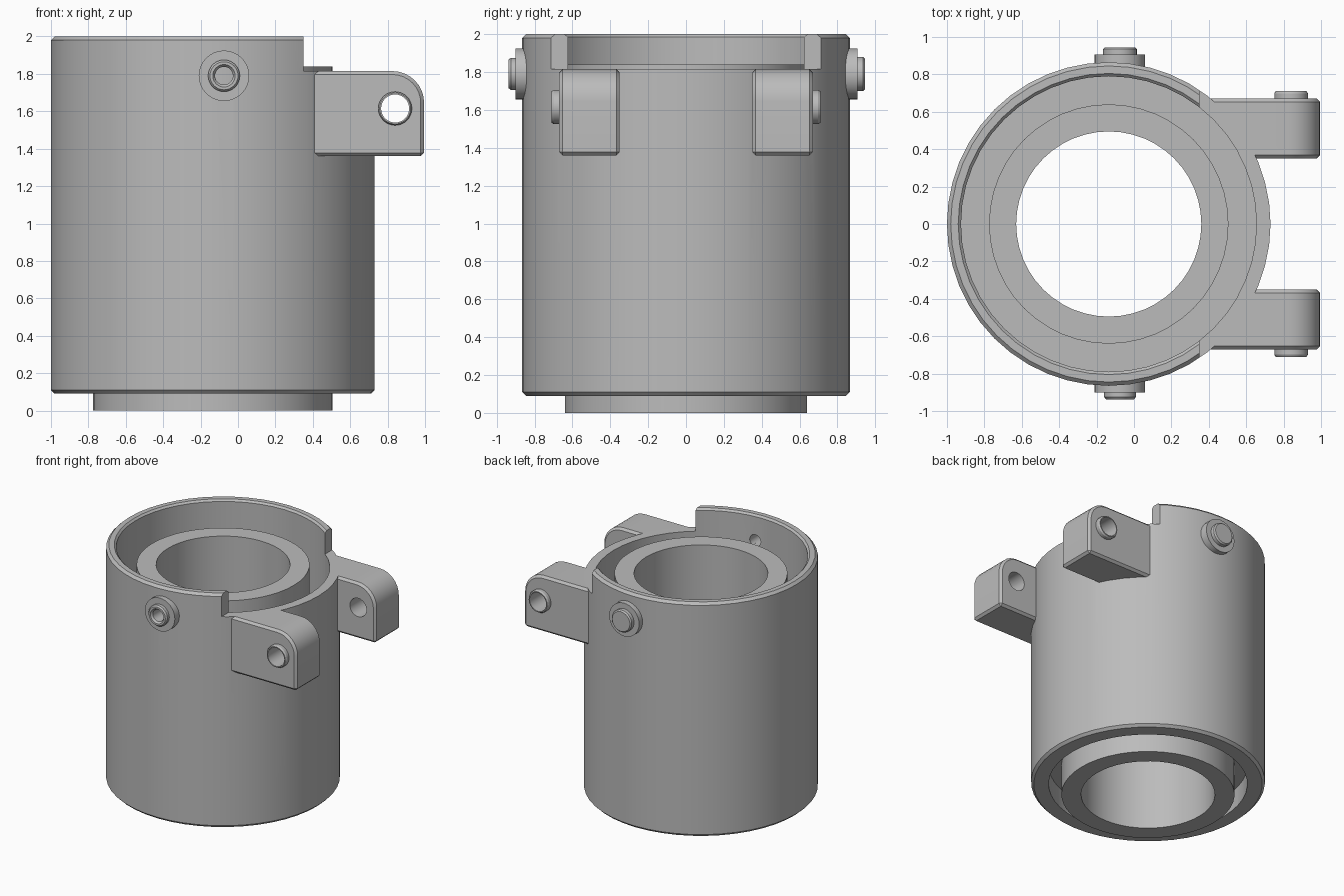
import bpy, bmesh
from math import sin, cos, pi, radians
from mathutils import Matrix, Vector

if "Cube" in bpy.data.objects:
    bpy.data.objects.remove(bpy.data.objects["Cube"], do_unlink=True)

AXIS_X = -0.135      # centre line of the housing
CUT_Z = 1.815        # floor of the side cutaway and top of the lugs
PIN_X, PIN_Z = 0.84, 1.615
BOSS_X, BOSS_Z = -0.075, 1.79

grey = bpy.data.materials.new("machined_grey")
grey.use_nodes = True
grey.diffuse_color = (0.5, 0.5, 0.5, 1)
grey.node_tree.nodes["Principled BSDF"].inputs["Base Color"].default_value = (0.5, 0.5, 0.5, 1)


def finish(bm, name, matrix=Matrix()):
    bmesh.ops.remove_doubles(bm, verts=bm.verts, dist=1e-5)
    bmesh.ops.recalc_face_normals(bm, faces=bm.faces)
    bm.transform(matrix)
    mesh = bpy.data.meshes.new(name)
    bm.to_mesh(mesh)
    bm.free()
    mesh.materials.append(grey)
    obj = bpy.data.objects.new(name, mesh)
    bpy.context.collection.objects.link(obj)
    return obj


def lathe(name, profile, place, sides=48):
    """Spin a closed (radius, height) outline around the local z axis."""
    bm = bmesh.new()
    rings = [[bm.verts.new((r * cos(2 * pi * i / sides), r * sin(2 * pi * i / sides), z))
              for i in range(sides)] for r, z in profile]
    for k, ring in enumerate(rings):
        nxt = rings[(k + 1) % len(rings)]
        if profile[k][0] == 0 and profile[(k + 1) % len(rings)][0] == 0:
            continue
        for i in range(sides):
            j = (i + 1) % sides
            bm.faces.new((ring[i], ring[j], nxt[j], nxt[i]))
    return finish(bm, name, place)


def box(name, low, high):
    bm = bmesh.new()
    bmesh.ops.create_cube(bm, size=1)
    low, high = Vector(low), Vector(high)
    place = Matrix.Translation((low + high) / 2) @ Matrix.Diagonal((high - low).to_4d())
    return finish(bm, name, place)


def activate(obj):
    bpy.ops.object.select_all(action='DESELECT')
    obj.select_set(True)
    bpy.context.view_layer.objects.active = obj


def apply_modifier(obj, kind, **settings):
    mod = obj.modifiers.new(kind.lower(), kind)
    for key, value in settings.items():
        setattr(mod, key, value)
    activate(obj)
    bpy.ops.object.modifier_apply(modifier=mod.name)


def combine(obj, other, operation):
    other.hide_render = True
    apply_modifier(obj, 'BOOLEAN', object=other, operation=operation, solver='EXACT')
    bpy.data.objects.remove(other, do_unlink=True)


def sideways(x, z, side):
    """Point the local z axis along y; side -1 is the front, 1 the back."""
    return Matrix.Translation((x, 0, z)) @ Matrix.Rotation(radians(-90 * side), 4, 'X')


def make_lug(side):
    radius, end = 0.17, 0.995
    outline = [(0.2, 1.36), (end, 1.36)]
    for i in range(9):
        a = i / 8 * pi / 2
        outline.append((end - radius + radius * cos(a), CUT_Z - radius + radius * sin(a)))
    outline.append((0.2, CUT_Z))
    bm = bmesh.new()
    face = bm.faces.new([bm.verts.new((x, side * 0.35, z)) for x, z in outline])
    moved = bmesh.ops.extrude_face_region(bm, geom=[face])["geom"]
    bmesh.ops.translate(bm, vec=(0, side * 0.32, 0),
                        verts=[v for v in moved if isinstance(v, bmesh.types.BMVert)])
    lug = finish(bm, "lug")
    apply_modifier(lug, 'BEVEL', width=0.018, segments=1, limit_method='ANGLE',
                   angle_limit=radians(30))
    return lug


upright = Matrix.Translation((AXIS_X, 0, 0))

# Housing: solid drum, cut away on one side, with two lugs
housing = lathe("housing", [(0, 0.09), (0.845, 0.09), (0.865, 0.11), (0.865, 1.98),
                            (0.845, 2), (0, 2)], upright, 48)
combine(housing, box("cutaway", (0.35, -1, CUT_Z), (1.2, 1, 2.2)), 'DIFFERENCE')
for side in (-1, 1):
    combine(housing, make_lug(side), 'UNION')

# Hollow interior, with a web that carries the inner sleeve
cavity = lathe("cavity", [(0, -0.1), (0.735, -0.1), (0.735, 0.25), (0.6, 0.25), (0.6, 0.35),
                          (0.79, 0.35), (0.79, 1.985), (0.805, 2), (0.805, 2.1), (0, 2.1)],
               upright, 48)
combine(housing, cavity, 'DIFFERENCE')

# Hinge pin holes and the front port
pin_hole = lathe("pin_hole", [(0, -1), (0.075, -1), (0.075, 1), (0, 1)],
                 sideways(PIN_X, PIN_Z, -1), 32)
combine(housing, pin_hole, 'DIFFERENCE')
port_hole = lathe("port_hole", [(0, 0.6), (0.048, 0.6), (0.048, 1), (0, 1)],
                  sideways(BOSS_X, BOSS_Z, -1), 24)
combine(housing, port_hole, 'DIFFERENCE')

# Inner sleeve
sleeve = lathe("inner_sleeve", [(0.495, 0), (0.64, 0), (0.64, 1.84), (0.495, 1.84)], upright, 48)
parts = [housing, sleeve]

# Bushings on the outer faces of the lugs
for side, label in ((-1, "front"), (1, "back")):
    parts.append(lathe(label + "_bushing",
                       [(0.075, 0.66), (0.09, 0.66), (0.09, 0.698), (0.083, 0.71), (0.075, 0.71)],
                       sideways(PIN_X, PIN_Z, side), 32))

# Open port at the front, closed plug at the back
parts.append(lathe("front_port",
                   [(0.048, 0.82), (0.135, 0.82), (0.135, 0.9), (0.085, 0.9), (0.085, 0.925),
                    (0.075, 0.937), (0.06, 0.937), (0.048, 0.922)],
                   sideways(BOSS_X, BOSS_Z, -1), 32))
parts.append(lathe("back_plug",
                   [(0, 0.82), (0.135, 0.82), (0.135, 0.905), (0.09, 0.905), (0.09, 0.935),
                    (0.08, 0.945), (0, 0.945)],
                   sideways(BOSS_X, BOSS_Z, 1), 32))

for part in parts:
    activate(part)
    bpy.ops.object.shade_smooth_by_angle(angle=radians(30))
